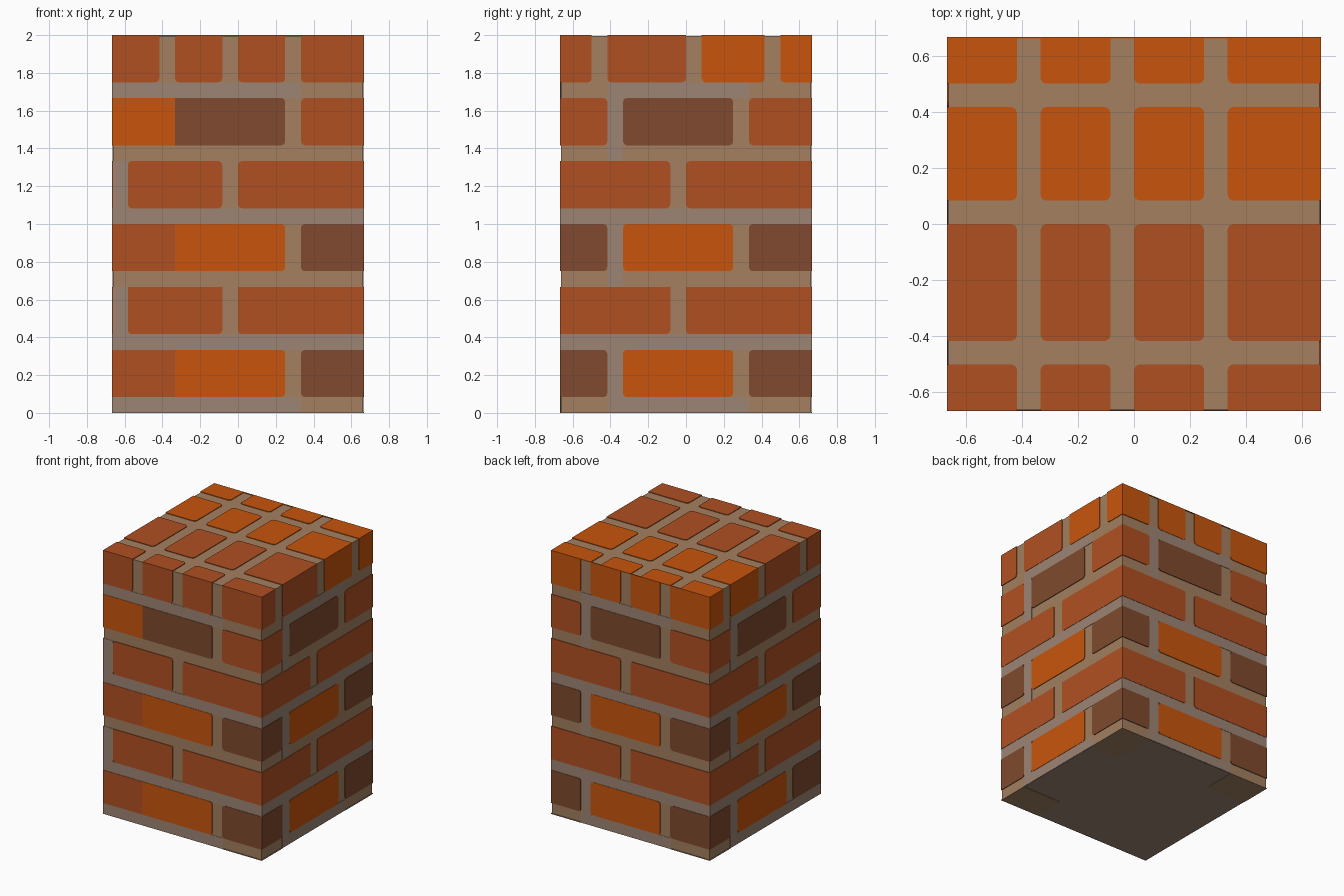
import bpy, bmesh
from mathutils import Vector

if "Cube" in bpy.data.objects:
    bpy.data.objects.remove(bpy.data.objects["Cube"])

PX = 2 / 24          # layout unit: block is 16 x 16 x 24 units
T = 0.0025           # thickness of one painted layer
R = 0.02             # brick corner cut


def material(name, hex_code):
    m = bpy.data.materials.new(name)
    srgb = [int(hex_code[i:i + 2], 16) / 255 for i in (0, 2, 4)]
    m.diffuse_color = [c / 12.92 if c < 0.04045 else ((c + 0.055) / 1.055) ** 2.4 for c in srgb] + [1]
    m.use_nodes = True
    m.node_tree.nodes["Principled BSDF"].inputs["Base Color"].default_value = m.diffuse_color
    return m


MATS = {"T": material("tan_mortar", "A38060"), "G": material("grey_mortar", "9D8575"),
        "R": material("red_brick", "B05022"), "O": material("orange_brick", "C8550D"),
        "B": material("brown_brick", "804A2E")}
KEYS = list(MATS)


def finish(name, bm):
    me = bpy.data.meshes.new(name)
    bm.to_mesh(me)
    bm.free()
    for m in MATS.values():
        me.materials.append(m)
    bpy.context.collection.objects.link(bpy.data.objects.new(name, me))


def plate(bm, frame, rect, key, level, cut=(0, 0, 0, 0)):
    """Thin plate; cut gives corner cuts, counter-clockwise from lower left."""
    origin, u, v = frame
    n = u.cross(v)
    u0, u1, v0, v1 = [c * PX for c in rect]
    pts = []
    corners = [(u0, v0, 0, 1, 1, 0), (u1, v0, -1, 0, 0, 1),
               (u1, v1, 0, -1, -1, 0), (u0, v1, 1, 0, 0, -1)]
    for (a, b, ax, ay, bx, by), c in zip(corners, cut):
        if c:
            k = c * 0.3
            pts += [(a + ax * c, b + ay * c),
                    (a + (ax + bx) * k, b + (ay + by) * k),
                    (a + bx * c, b + by * c)]
        else:
            pts.append((a, b))
    outer = origin + n * T * (level - 2)
    top = [bm.verts.new(outer + u * a + v * b) for a, b in pts]
    low = [bm.verts.new(w.co - n * T * level) for w in top]
    faces = [bm.faces.new(top)]
    for i in range(len(top)):
        j = (i + 1) % len(top)
        faces.append(bm.faces.new((top[j], top[i], low[i], low[j])))
    for f in faces:
        f.material_index = KEYS.index(key)


def brick_row(bm, frame, v0, v1, row):
    """Row of bricks; corners stay square at block edges and butt joints."""
    ends = [e for a, b, _ in row for e in (a, b)]
    for a, b, key in row:
        l, r = [R if abs(e) < 8 and ends.count(e) == 1 else 0 for e in (a, b)]
        lo, hi = [0 if v in (24, -8, 8) else 1 for v in (v0, v1)]
        plate(bm, frame, (a, b, v0, v1), key, 2, (l * lo, r * lo, r * hi, l * hi))


X, Y, Z = Vector((1, 0, 0)), Vector((0, 1, 0)), Vector((0, 0, 1))
H = 8 * PX

# Mortar core
bm = bmesh.new()
bmesh.ops.create_cube(bm, size=1)
for w in bm.verts:
    w.co = Vector((w.co.x * (2 * H - 4 * T), w.co.y * (2 * H - 4 * T), 1 + w.co.z * (2 - 4 * T)))
finish("mortar_core", bm)

# Brick courses, bottom to top: courses 1 and 3 match, 2 and 4 match
stretch = [(-8, -1, "R"), (0, 8, "R")]
mixed = [(-8, -5, "B"), (-4, 3, "O"), (4, 8, "B")]
dark = [(-8, -5, "R"), (-4, 3, "B"), (4, 8, "R")]
front_a = [(-8, -4, "R"), (-4, 3, "O"), (4, 8, "B")]
front_b = [(-7, -1, "R"), (0, 8, "R")]
front_dark = [(-8, -4, "O"), (-4, 3, "B"), (4, 8, "R")]


def cap(key):
    return [(a, b, key) for a, b in ((-8, -5), (-4, -1), (0, 3), (4, 8))]


cap_right = [(-8, -6, "R"), (-5, 0, "R"), (1, 5, "O"), (6, 8, "O")]
cap_left = [(-b, -a, k) for a, b, k in reversed(cap_right)]
plain = [mixed, stretch, mixed, stretch, dark]

# Grey mortar patches
bands = [(-8, 8, 4, 5), (-8, 8, 12, 13)]
joints = [(-5, -4, 1, 4), (-5, -4, 8, 12), (-5, -4, 16, 20)]
grey_side = bands + joints + [(-5, 4, 0, 1), (-5, 4, 20, 21)]
grey_left = bands + joints + [(-5, 8, 0, 1), (-5, 8, 20, 21)]
grey_front = bands + [(-8, 4, 0, 1), (-8, 4, 20, 21), (-8, -7, 5, 8), (-8, -7, 13, 16)]

walls = {
    "front": (-Y, X, [front_a, front_b, front_a, front_b, front_dark, cap("R")], grey_front),
    "right": (X, Y, plain + [cap_right], grey_side),
    "back": (Y, -X, plain + [cap("O")], grey_side),
    "left": (-X, -Y, plain + [cap_left], grey_left),
}
for name, (n, u, courses, grey) in walls.items():
    frame = (n * H, u, Z)
    bm = bmesh.new()
    for rect in grey:
        plate(bm, frame, rect, "G", 1)
    finish(name + "_grey_mortar", bm)
    bm = bmesh.new()
    for i, row in enumerate(courses):
        brick_row(bm, frame, 1 + 4 * i, 4 + 4 * i, row)
    finish(name + "_bricks", bm)

# Top bricks: red towards the front, orange towards the back
bm = bmesh.new()
for v0, v1, key in cap_right:
    brick_row(bm, (Z * 2, X, Y), v0, v1, cap(key))
finish("top_bricks", bm)

# Underside: grey with tan corner patches
bm = bmesh.new()
under = (Vector(), X, -Y)
plate(bm, under, (-8, 8, -8, 8), "G", 1)
plate(bm, under, (4, 8, 5, 8), "T", 2, (R, 0, 0, 0))
plate(bm, under, (5, 8, -8, -4), "T", 2, (0, 0, 0, R))
plate(bm, under, (-8, -4, -8, -5), "T", 2, (0, 0, R, 0))
finish("underside", bm)
